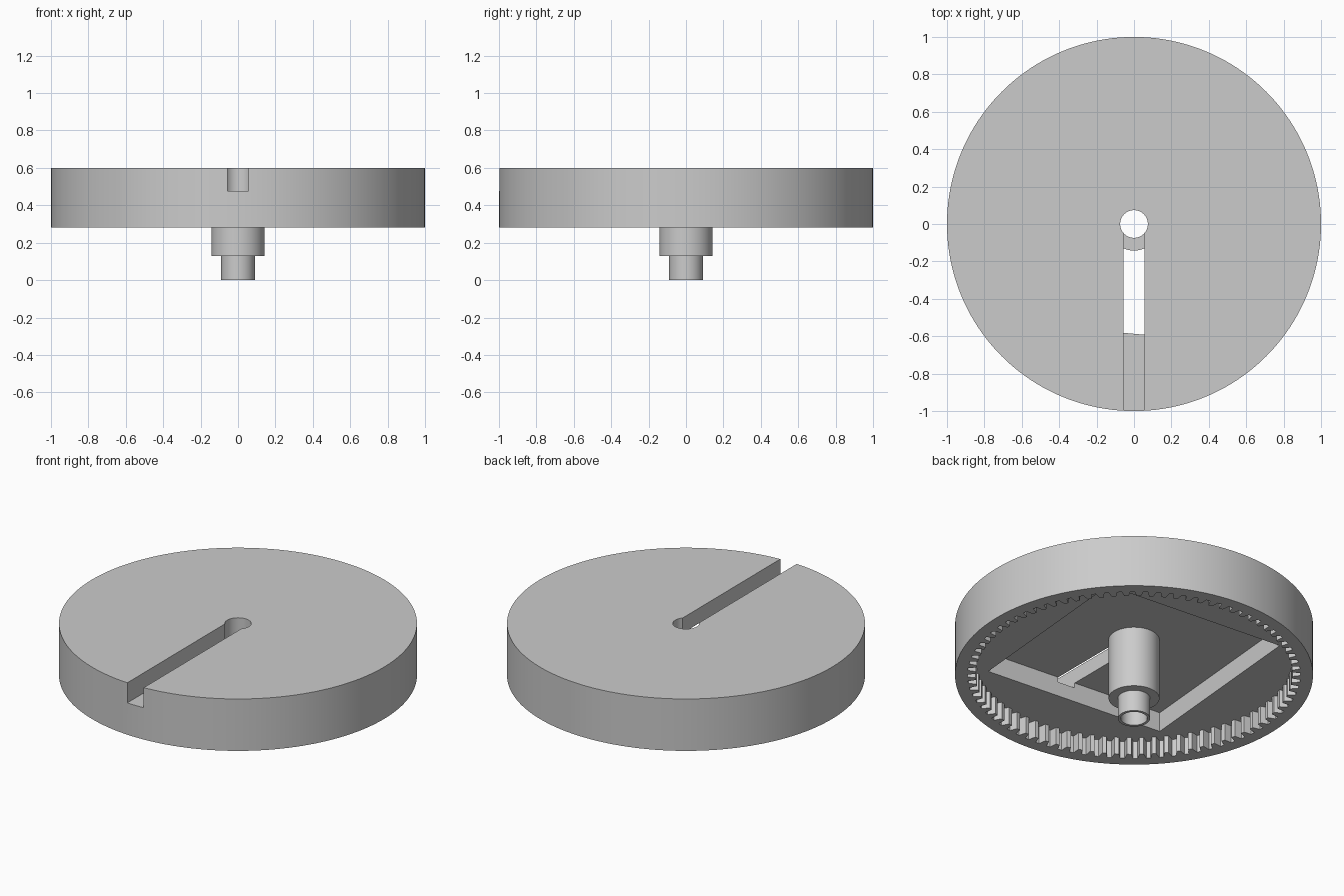
import bpy, bmesh
from math import pi, cos, sin, radians

cube = bpy.data.objects.get("Cube")
if cube:
    bpy.data.objects.remove(cube, do_unlink=True)

grey = bpy.data.materials.new("light grey")
grey.use_nodes = True
colour = (0.6, 0.6, 0.6, 1)
grey.diffuse_color = colour
grey.node_tree.nodes["Principled BSDF"].inputs["Base Color"].default_value = colour


def prism(name, outline, low, high):
    """Extrude a flat outline from z = low to z = high."""
    bm = bmesh.new()
    base = bm.faces.new([bm.verts.new((x, y, low)) for x, y in outline])
    top = bmesh.ops.extrude_face_region(bm, geom=[base])["geom"]
    moved = [v for v in top if isinstance(v, bmesh.types.BMVert)]
    bmesh.ops.translate(bm, verts=moved, vec=(0, 0, high - low))
    bmesh.ops.recalc_face_normals(bm, faces=bm.faces)
    mesh = bpy.data.meshes.new(name)
    bm.to_mesh(mesh)
    bm.free()
    mesh.materials.append(grey)
    obj = bpy.data.objects.new(name, mesh)
    bpy.context.collection.objects.link(obj)
    return obj


def polar(radius, angle):
    return radius * cos(angle), radius * sin(angle)


def ring(radius, sides):
    return [polar(radius, 2 * pi * i / sides) for i in range(sides)]


def combine(target, tool, operation):
    """Apply a boolean and remove the tool."""
    mod = target.modifiers.new(operation, "BOOLEAN")
    mod.operation = operation
    mod.solver = "EXACT"
    mod.object = tool
    bpy.context.view_layer.objects.active = target
    bpy.ops.object.modifier_apply(modifier=mod.name)
    bpy.data.objects.remove(tool, do_unlink=True)


# Disc
disc = prism("geared_disc", ring(1, 160), 0.28, 0.6)

# Internal ring gear on the underside
teeth, root, tip = 80, 0.93, 0.885
pitch = 2 * pi / teeth
gear = []
for i in range(teeth):
    for radius, offset in ((tip, -0.33), (root, -0.17), (root, 0.17), (tip, 0.33)):
        gear.append(polar(radius, (i + offset) * pitch))
combine(disc, prism("gear_cutter", gear, 0.1, 0.387), "DIFFERENCE")

# Square pocket, turned slightly
square = [polar(0.827, radians(40 + 90 * i)) for i in range(4)]
combine(disc, prism("pocket_cutter", square, 0.2, 0.507), "DIFFERENCE")

# Stepped hub
combine(disc, prism("hub", ring(0.142, 64), 0.13, 0.55), "UNION")
combine(disc, prism("shaft", ring(0.09, 64), 0, 0.3), "UNION")

# Radial slot in the top, then the centre bore
half = 0.056
slot = [(-half, -1.1), (half, -1.1), (half, 0), (-half, 0)]
combine(disc, prism("slot_cutter", slot, 0.476, 0.7), "DIFFERENCE")
combine(disc, prism("bore_cutter", ring(0.074, 64), -0.1, 0.8), "DIFFERENCE")

# Smooth round walls with sharp edges
bpy.ops.object.select_all(action="DESELECT")
disc.select_set(True)
bpy.context.view_layer.objects.active = disc
bpy.ops.object.shade_smooth_by_angle(angle=radians(25))
